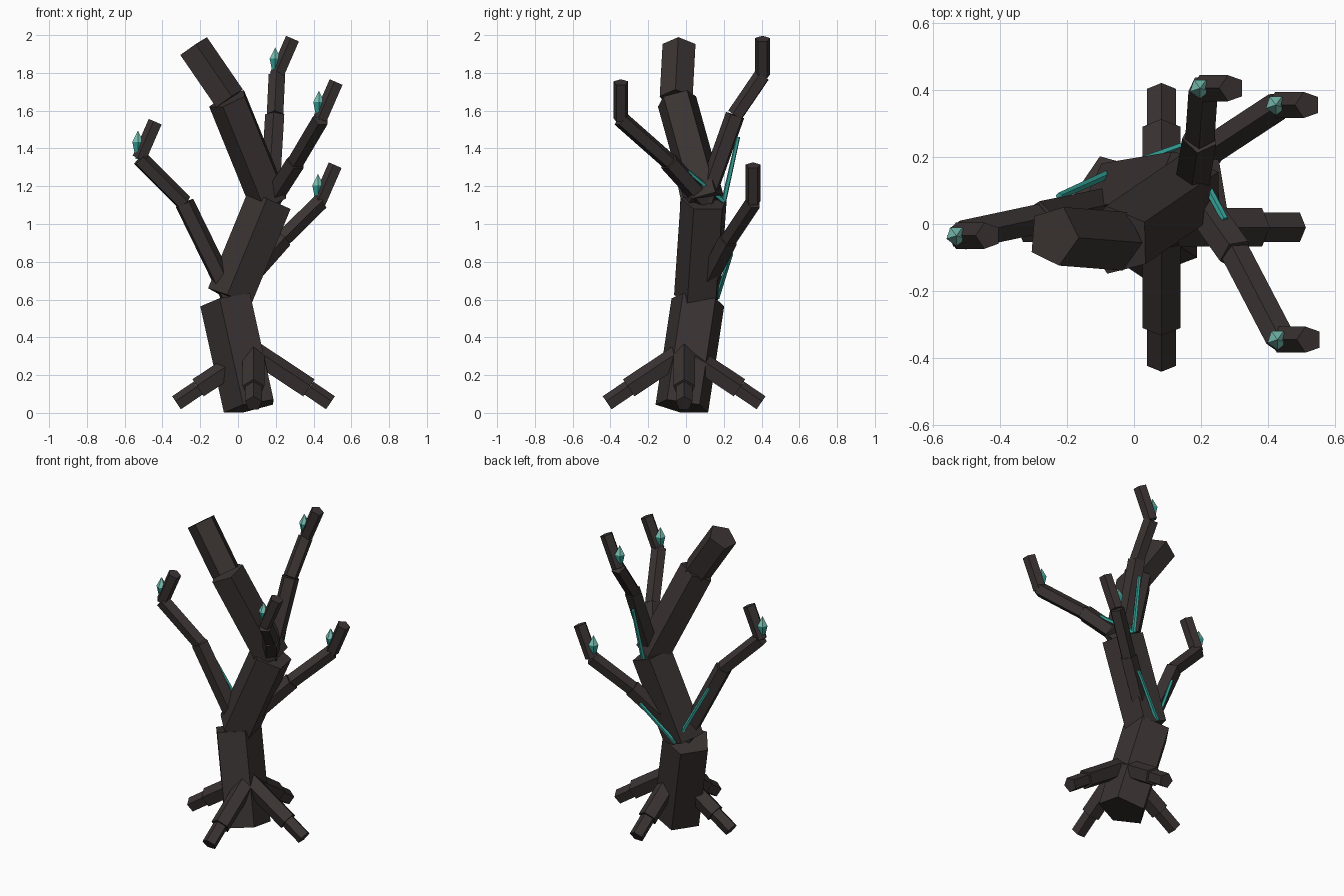
import bpy
import bmesh
from mathutils import Vector, Matrix

cube = bpy.data.objects.get("Cube")
if cube:
    bpy.data.objects.remove(cube, do_unlink=True)


def make_material(name, rgb):
    mat = bpy.data.materials.new(name)
    mat.use_nodes = True
    colour = (*rgb, 1.0)
    mat.diffuse_color = colour
    mat.node_tree.nodes["Principled BSDF"].inputs["Base Color"].default_value = colour
    return mat


bark = make_material("dark_bark", (0.042, 0.033, 0.032))
teal = make_material("teal_glow", (0.035, 0.36, 0.31))
pale = make_material("pale_teal", (0.2, 0.55, 0.47))


def finish(name, bm, mats):
    mesh = bpy.data.meshes.new(name)
    bm.to_mesh(mesh)
    bm.free()
    for mat in mats:
        mesh.materials.append(mat)
    obj = bpy.data.objects.new(name, mesh)
    bpy.context.collection.objects.link(obj)
    return obj


def add_limb(bm, start, end, r1, r2=None):
    """Five-sided prism between two points, one corner turned upward."""
    start, end = Vector(start), Vector(end)
    axis = end - start
    turn = axis.to_track_quat('Z', 'Y').to_matrix().to_4x4()
    bmesh.ops.create_cone(
        bm, cap_ends=True, segments=5, radius1=r1,
        radius2=r1 if r2 is None else r2, depth=axis.length,
        matrix=Matrix.Translation((start + end) / 2) @ turn)


def limb_chain(name, points, radii):
    bm = bmesh.new()
    for a, b, r in zip(points, points[1:], radii):
        add_limb(bm, a, b, r)
    return finish(name, bm, [bark])


# Crooked trunk
fork_low = (-0.04, 0.065, 0.61)
fork_high = (0.17, 0.1, 1.12)
limb_chain("trunk_base", [(0.07, -0.02, 0.032), (-0.055, 0.065, 0.595)], [0.148])
limb_chain("trunk_upper",
           [fork_low, fork_high, (-0.05, -0.05, 1.66), (-0.24, -0.035, 1.937)],
           [0.13, 0.11, 0.092])

# Four two-step roots around the base
hub = Vector((0.082, -0.01, 0))
for side, way in {"left": (1, 0), "right": (-1, 0),
                  "front": (0, -1), "back": (0, 1)}.items():
    out = Vector((*way, 0))
    path = [hub + out * d + Vector((0, 0, z))
            for d, z in ((0, 0.32), (0.29, 0.128), (0.405, 0.05))]
    limb_chain("root_" + side, path, [0.06, 0.046])


# Crystal sitting in the crook of a branch
def crystal(name, joint):
    bm = bmesh.new()
    foot = Vector(joint) + Vector((-0.01, 0, 0))
    waist = foot + Vector((0, 0, 0.09))
    peak = foot + Vector((0, 0, 0.15))
    add_limb(bm, foot, waist, 0.012, 0.031)
    add_limb(bm, waist, peak, 0.031, 0)
    bmesh.ops.remove_doubles(bm, verts=bm.verts[:], dist=0.0005)
    for face in bm.faces:
        face.material_index = int(face.calc_center_median().z > waist.z + 0.005)
    finish(name, bm, [teal, pale])


# Branches: start, elbow, crook; each ends in a leaning tip
branches = {
    "right": (fork_low, (-0.285, 0.015, 1.11), (-0.52, -0.035, 1.345)),
    "back_left": (fork_low, (0.235, 0.225, 0.92), (0.433, 0.355, 1.115)),
    "back": (fork_high, (0.197, 0.262, 1.575), (0.207, 0.405, 1.785)),
    "front_left": (fork_high, (0.305, -0.09, 1.33), (0.438, -0.345, 1.555)),
}
for side, (start, elbow, crook) in branches.items():
    tip = Vector(crook) + Vector((0.085, 0, 0.195))
    limb_chain("branch_" + side, [start, elbow, crook, tip], [0.054, 0.046, 0.041])
    crystal("crystal_" + side, crook)
    # Glowing vein along the back of the lower branch
    low = Vector(start) + Vector((0, 0.1, 0))
    high = Vector(start).lerp(Vector(elbow), 0.75) + Vector((0, 0.055, 0))
    bm = bmesh.new()
    add_limb(bm, low, high, 0.014, 0.011)
    finish("vein_" + side, bm, [teal])
